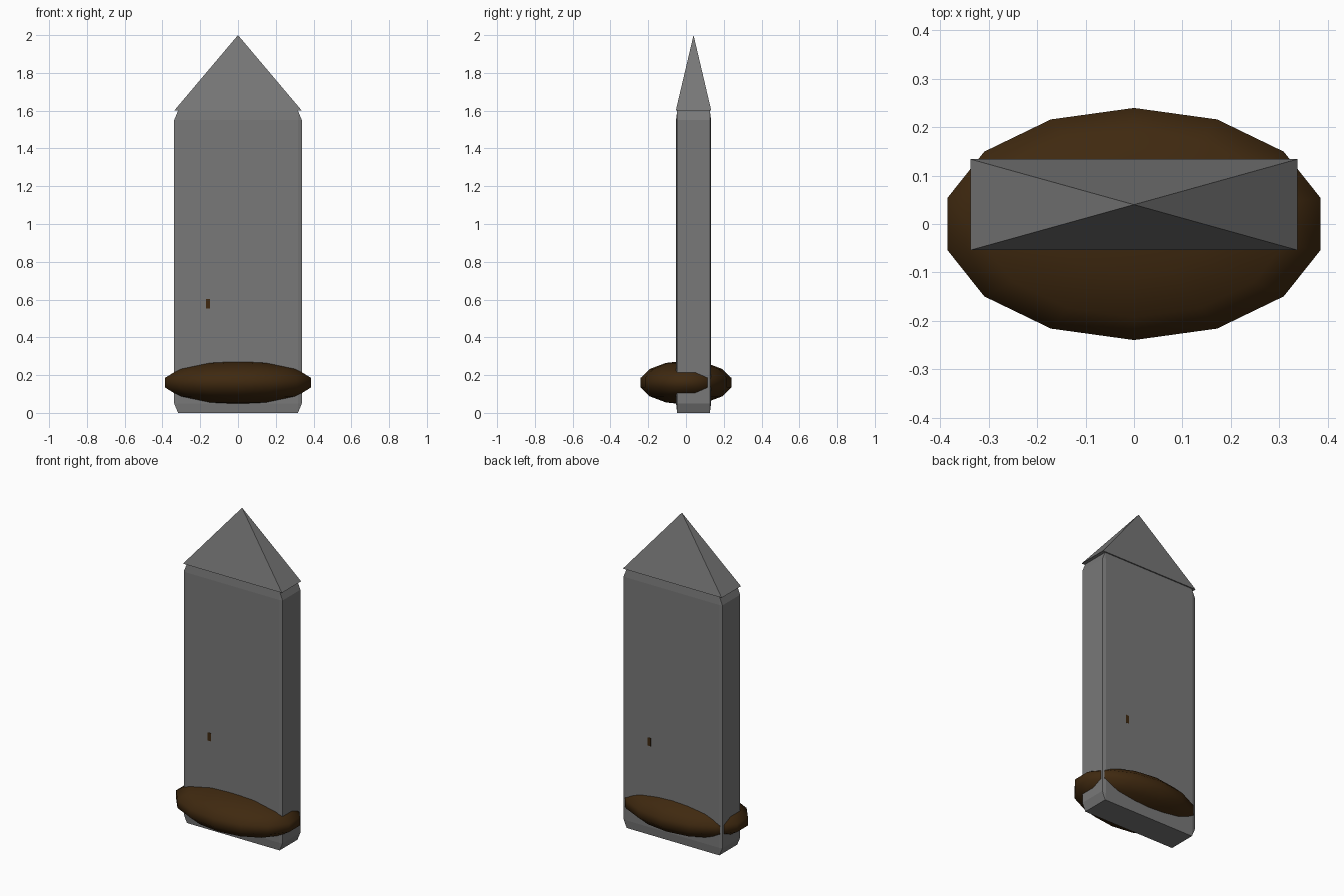
import bpy, bmesh, math
from mathutils import Matrix

if "Cube" in bpy.data.objects:
    bpy.data.objects.remove(bpy.data.objects["Cube"])


def material(name, rgb):
    m = bpy.data.materials.new(name)
    m.diffuse_color = (*rgb, 1.0)
    m.use_nodes = True
    m.node_tree.nodes["Principled BSDF"].inputs["Base Color"].default_value = m.diffuse_color
    return m


GREY = material("steel grey", (0.19, 0.19, 0.19))
BROWN = material("dark brown", (0.05, 0.022, 0.005))
CY = 0.04            # blade centre in y
HX, HY = 0.338, 0.094  # blade half width and half thickness


def finish(name, bm, mat, smooth=False):
    me = bpy.data.meshes.new(name)
    bmesh.ops.recalc_face_normals(bm, faces=bm.faces)
    for f in bm.faces:
        f.smooth = smooth
    bm.to_mesh(me)
    bm.free()
    me.materials.append(mat)
    ob = bpy.data.objects.new(name, me)
    bpy.context.collection.objects.link(ob)
    return ob


def place(bm, loc, size):
    bmesh.ops.transform(bm, verts=bm.verts,
                        matrix=Matrix.Translation(loc) @ Matrix.Diagonal((*size, 1)))


# blade: unit cube chamfered first, then stretched
bm = bmesh.new()
bmesh.ops.create_cube(bm, size=1)
bmesh.ops.bevel(bm, geom=bm.edges[:], offset=0.031, segments=1, affect='EDGES')
place(bm, (0, CY, 0.8), (2 * HX, 2 * HY - 0.003, 1.6))
finish("blade", bm, GREY)

# blade tip: four-sided pyramid
bm = bmesh.new()
base = [bm.verts.new((sx * HX, CY + sy * HY, 1.6))
        for sx, sy in ((-1, -1), (1, -1), (1, 1), (-1, 1))]
apex = bm.verts.new((0, CY, 2.0))
bm.faces.new(base[::-1])
for i in range(4):
    bm.faces.new((base[i], base[(i + 1) % 4], apex))
finish("blade_tip", bm, GREY)

# guard: flattened low-poly ball, 14 sides and 7 rings, corners on the y axis
bm = bmesh.new()
SEG, RINGS = 14, 7
rings = []
for r in range(1, RINGS):
    a = math.pi * r / RINGS
    rings.append([bm.verts.new((math.sin(a) * math.sin(2 * math.pi * s / SEG),
                                math.sin(a) * math.cos(2 * math.pi * s / SEG),
                                math.cos(a))) for s in range(SEG)])
top, bottom = bm.verts.new((0, 0, 1)), bm.verts.new((0, 0, -1))
for s in range(SEG):
    t = (s + 1) % SEG
    bm.faces.new((top, rings[0][s], rings[0][t]))
    bm.faces.new((bottom, rings[-1][t], rings[-1][s]))
    for a, b in zip(rings, rings[1:]):
        bm.faces.new((a[s], b[s], b[t], a[t]))
place(bm, (0, 0, 0.16), (0.406, 0.246, 0.116))
finish("guard", bm, BROWN, smooth=True)

# tiny brown flecks, front left and back right
for name, side in (("front_fleck", -1), ("back_fleck", 1)):
    bm = bmesh.new()
    bmesh.ops.create_cube(bm, size=1)
    place(bm, (side * 0.159, CY + side * (HY - 0.002), 0.577), (0.022, 0.003, 0.05))
    finish(name, bm, BROWN)
